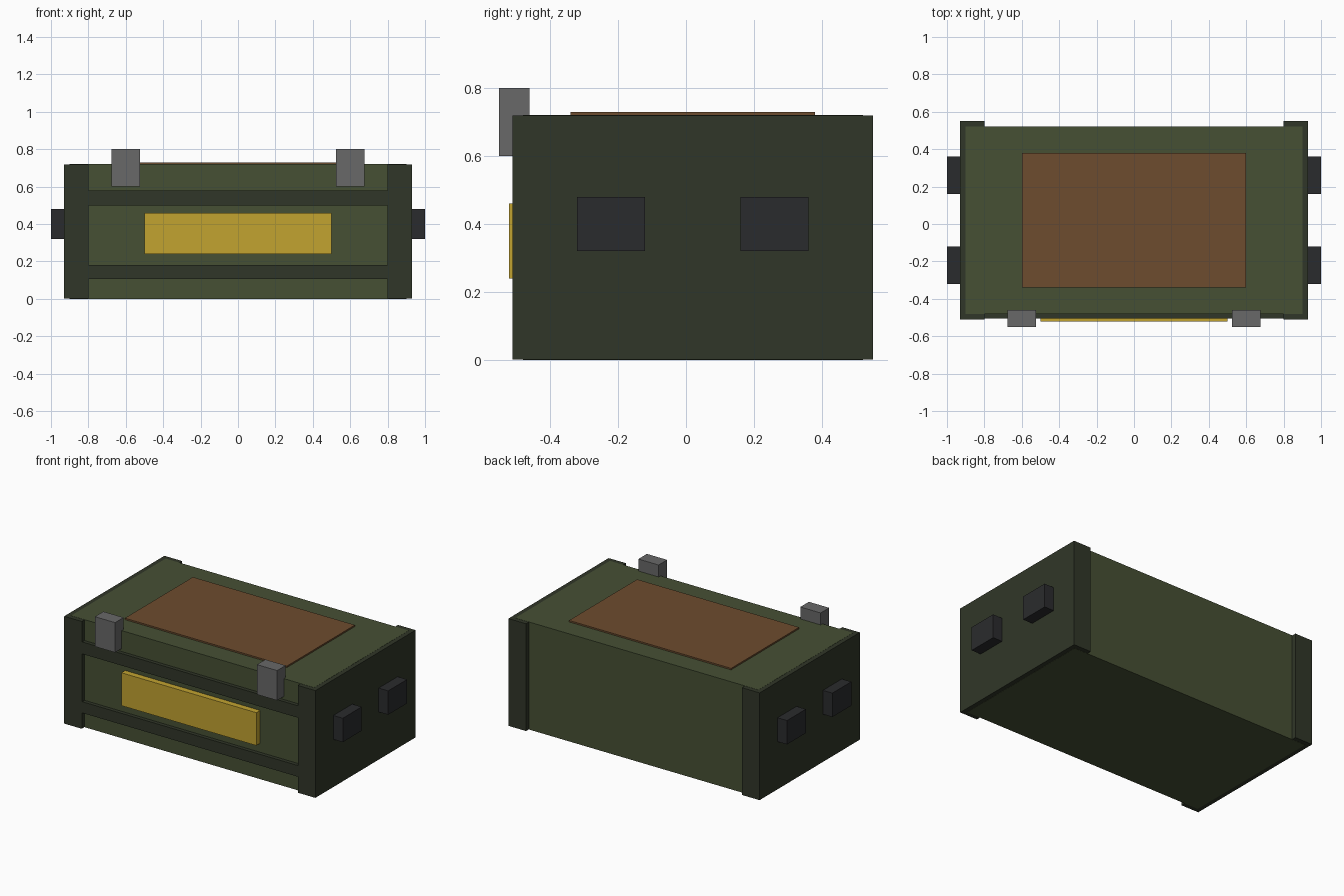
import bpy
import bmesh
from mathutils import Vector

if "Cube" in bpy.data.objects:
    bpy.data.objects.remove(bpy.data.objects["Cube"])


def material(name, hex_code):
    """Flat colour from an sRGB hex code."""
    mat = bpy.data.materials.new(name)
    srgb = [int(hex_code[i:i + 2], 16) / 255 for i in (0, 2, 4)]
    linear = [c / 12.92 if c <= 0.04045 else ((c + 0.055) / 1.055) ** 2.4 for c in srgb]
    mat.diffuse_color = (*linear, 1)
    mat.use_nodes = True
    mat.node_tree.nodes["Principled BSDF"].inputs["Base Color"].default_value = mat.diffuse_color
    return mat


def box(name, x, y, z, mat):
    """Box spanning the given (min, max) ranges, origin at its centre."""
    lo, hi = (Vector(p) for p in zip(x, y, z))
    mesh = bpy.data.meshes.new(name)
    bm = bmesh.new()
    bmesh.ops.create_cube(bm, size=1)
    bmesh.ops.scale(bm, vec=hi - lo, verts=bm.verts)
    bm.to_mesh(mesh)
    bm.free()
    mesh.materials.append(mat)
    obj = bpy.data.objects.new(name, mesh)
    obj.location = (lo + hi) / 2
    bpy.context.collection.objects.link(obj)
    return obj


olive = material("olive", "465034")
dark_olive = material("dark_olive", "303628")
black = material("black", "2A2B2D")
steel = material("steel", "686868")
yellow = material("yellow", "C2A330")
brown = material("brown", "6D4C2E")

# Crate body and lid panel
box("crate_body", (-0.9, 0.9), (-0.48, 0.52), (0, 0.72), olive)
box("lid_panel", (-0.6, 0.6), (-0.34, 0.38), (0.70, 0.73), brown)

# Front label and horizontal slats
box("front_label", (-0.5, 0.5), (-0.52, -0.48), (0.24, 0.46), yellow)
for name, z in (("lower_slat", (0.105, 0.18)), ("upper_slat", (0.50, 0.58))):
    box(name, (-0.8, 0.8), (-0.505, -0.48), z, dark_olive)

# Mirrored parts: end panels, latches and handles
for side, s in (("left", -1), ("right", 1)):
    def span(a, b):
        return tuple(sorted((s * a, s * b)))

    # End panel sits a hair inside the body's top and bottom faces
    box(f"{side}_end_panel", span(0.8, 0.93), (-0.51, 0.55), (0.001, 0.719), dark_olive)
    box(f"{side}_latch", span(0.525, 0.675), (-0.55, -0.46), (0.6, 0.8), steel)
    for place, y in (("front", (-0.32, -0.12)), ("back", (0.16, 0.36))):
        box(f"{side}_{place}_handle", span(0.92, 1.0), y, (0.32, 0.48), black)
